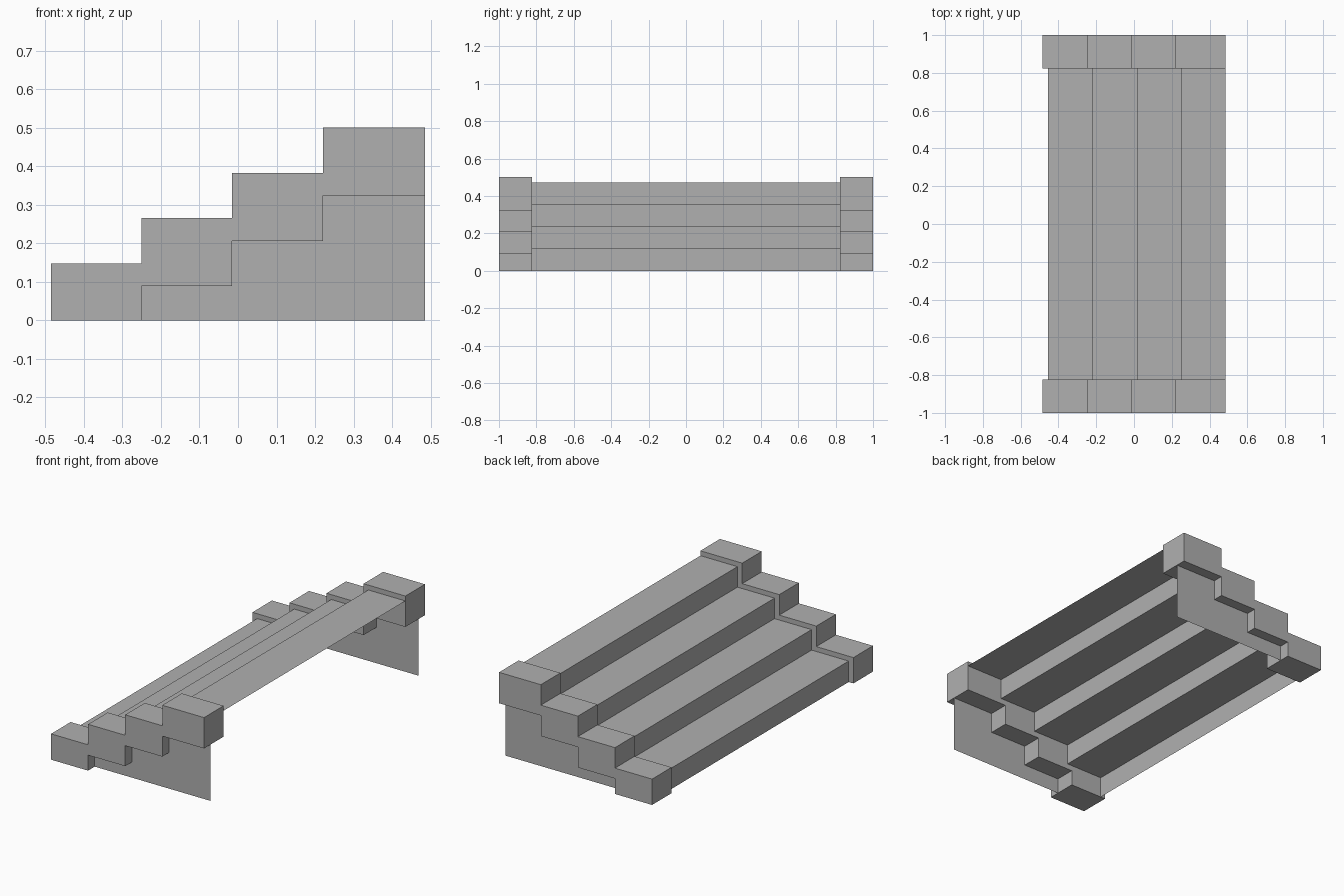
import bpy, bmesh

if "Cube" in bpy.data.objects:
    bpy.data.objects.remove(bpy.data.objects["Cube"])

STEPS = 4
RUN, RISE = 0.235, 0.1175
X0, X1 = -0.485, 0.485
Y_IN, Y_OUT, Y_PLATE = 0.823, 1.0, 0.94

# Darker grey shared by every part
grey = bpy.data.materials.new("dark_grey")
grey.diffuse_color = (0.434, 0.434, 0.434, 1.0)
grey.use_nodes = True
grey.node_tree.nodes["Principled BSDF"].inputs["Base Color"].default_value = grey.diffuse_color


def stair_line(x, z, start_z=None):
    """Points (x, z) climbing from the front to the back edge X1."""
    pts = [] if start_z is None else [(x, start_z)]
    for i in range(STEPS):
        xe = X1 if i == STEPS - 1 else x + RUN * (i + 1)
        pts += [(x + RUN * i, z + RISE * i), (xe, z + RISE * i)]
    return pts


def make_object(name, bm):
    mesh = bpy.data.meshes.new(name)
    bm.to_mesh(mesh)
    bm.free()
    mesh.materials.append(grey)
    obj = bpy.data.objects.new(name, mesh)
    bpy.context.collection.objects.link(obj)
    return obj


def profile_face(name, pts, y, depth=0.0):
    """Filled profile in the XZ plane, optionally extruded along +y."""
    bm = bmesh.new()
    face = bm.faces.new([bm.verts.new((px, y, pz)) for px, pz in pts])
    if depth:
        ext = bmesh.ops.extrude_face_region(bm, geom=[face], use_keep_orig=True)
        verts = [v for v in ext["geom"] if isinstance(v, bmesh.types.BMVert)]
        bmesh.ops.translate(bm, verts=verts, vec=(0, depth, 0))
        bmesh.ops.recalc_face_normals(bm, faces=bm.faces)
    return make_object(name, bm)


# Treads and risers: one thin folded sheet, open underneath and at the back
line = stair_line(-0.455, 0.12, start_z=0.0)
bm = bmesh.new()
a = [bm.verts.new((x, -Y_IN, z)) for x, z in line]
b = [bm.verts.new((x, Y_IN, z)) for x, z in line]
for i in range(len(line) - 1):
    bm.faces.new((a[i], a[i + 1], b[i + 1], b[i]))
make_object("treads_and_risers", bm)

# Stepped side borders and the thin wall panels below them
top = stair_line(X0, 0.148)
bottom = stair_line(X0, -0.029)
bottom[0], bottom[1] = (X0, 0.0), (X0 + RUN, 0.0)
border = top + bottom[::-1]
panel = [(X1, 0.0)] + bottom[:0:-1]
for side, sign in (("front", -1), ("back", 1)):
    y_start = -Y_OUT if sign < 0 else Y_IN
    profile_face(side + "_border", border, y_start, Y_OUT - Y_IN)
    profile_face(side + "_wall_panel", panel, sign * Y_PLATE)
